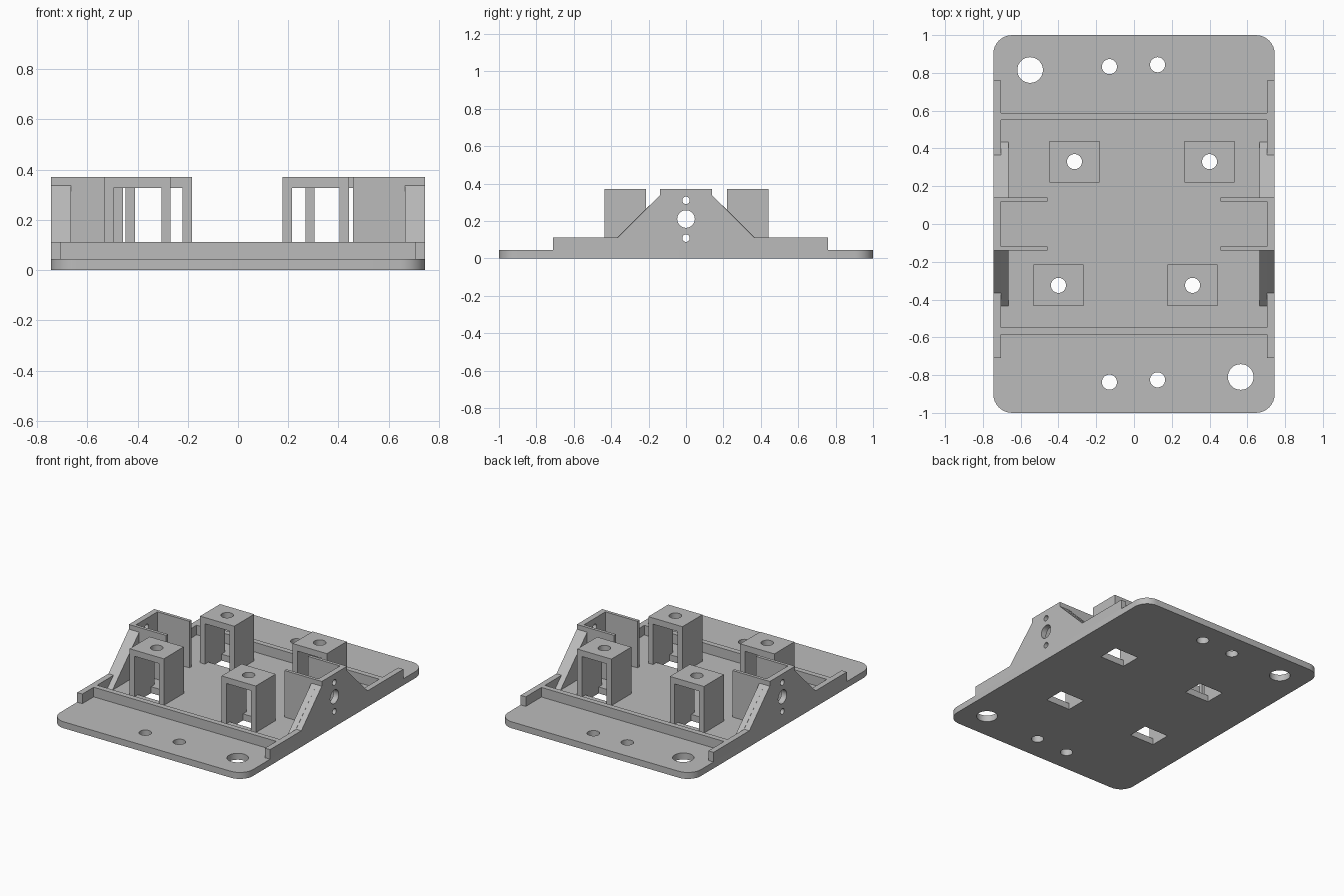
import bpy, bmesh, math
from mathutils import Vector

old = bpy.data.objects.get("Cube")
if old:
    bpy.data.objects.remove(old, do_unlink=True)

grey = bpy.data.materials.new("plastic_grey")
grey.use_nodes = True
COLOUR = (0.5, 0.5, 0.5, 1)
grey.diffuse_color = COLOUR
grey.node_tree.nodes["Principled BSDF"].inputs["Base Color"].default_value = COLOUR

W, FLOOR, RIM, TOP = 0.745, 0.045, 0.112, 0.37


def prism(name, outline, axis, lo, hi):
    """Extrude a 2D outline along an axis (x: outline is y,z; z: outline is x,y)."""
    bm = bmesh.new()
    place = {"x": lambda a, b: (lo, a, b), "z": lambda a, b: (a, b, lo)}[axis]
    face = bm.faces.new([bm.verts.new(place(a, b)) for a, b in outline])
    new = bmesh.ops.extrude_face_region(bm, geom=[face])["geom"]
    step = Vector((hi - lo, 0, 0)) if axis == "x" else Vector((0, 0, hi - lo))
    bmesh.ops.translate(bm, verts=[v for v in new if isinstance(v, bmesh.types.BMVert)], vec=step)
    bmesh.ops.recalc_face_normals(bm, faces=bm.faces)
    mesh = bpy.data.meshes.new(name)
    bm.to_mesh(mesh)
    bm.free()
    mesh.materials.append(grey)
    obj = bpy.data.objects.new(name, mesh)
    bpy.context.collection.objects.link(obj)
    return obj


def box(name, x0, x1, y0, y1, z0, z1):
    return prism(name, [(x0, y0), (x1, y0), (x1, y1), (x0, y1)], "z", z0, z1)


def rod(u, v, radius, axis, lo, hi):
    ring = [(u + radius * math.cos(i * math.tau / 32), v + radius * math.sin(i * math.tau / 32))
            for i in range(32)]
    return prism("hole_cutter", ring, axis, lo, hi)


def cut(obj, cutters):
    """Subtract the cutters, bake the result and delete them."""
    for c in cutters:
        c.hide_render = True
        mod = obj.modifiers.new("cut", "BOOLEAN")
        mod.operation, mod.solver, mod.object = "DIFFERENCE", "EXACT", c
    bpy.context.view_layer.update()
    baked = bpy.data.meshes.new_from_object(
        obj.evaluated_get(bpy.context.evaluated_depsgraph_get()))
    obj.modifiers.clear()
    obj.data = baked
    for c in cutters:
        bpy.data.objects.remove(c, do_unlink=True)
    bpy.ops.object.select_all(action="DESELECT")
    obj.select_set(True)
    bpy.context.view_layer.objects.active = obj
    bpy.ops.object.shade_smooth_by_angle()


posts = [(-0.315, 0.33), (0.4, 0.33), (-0.4, -0.325), (0.31, -0.325)]

# Base plate with rounded corners, mounting holes and openings under the posts
R = 0.1
outline = []
for k, (sx, sy) in enumerate([(1, 1), (-1, 1), (-1, -1), (1, -1)]):
    for i in range(9):
        a = (k + i / 8) * math.pi / 2
        outline.append((sx * (W - R) + R * math.cos(a), sy * (1 - R) + R * math.sin(a)))
plate = prism("base_plate", outline, "z", 0, FLOOR)
holes = [(-0.55, 0.815, 0.068), (0.565, -0.81, 0.068), (-0.13, 0.833, 0.04),
         (0.125, 0.843, 0.04), (-0.13, -0.837, 0.04), (0.125, -0.825, 0.04)]
cut(plate, [rod(x, y, r, "z", -0.1, 0.2) for x, y, r in holes]
    + [box("opening_cutter", x - 0.095, x + 0.095, y - 0.073, y + 0.073, -0.1, 0.2)
       for x, y in posts])

# Cross ribs
for name, y in (("front_rib", -0.585), ("back_rib", 0.55)):
    box(name, -0.705, 0.705, y, y + 0.038, FLOOR, RIM)

# Hollow posts, open front to back, with a hole in the top
for i, (x, y) in enumerate(posts):
    post = box(f"post_{i + 1}", x - 0.132, x + 0.132, y - 0.11, y + 0.11, FLOOR, TOP)
    cut(post, [box("tunnel_cutter", x - 0.095, x + 0.095, y - 0.2, y + 0.2, 0, 0.327),
               rod(x, y, 0.04, "z", 0.25, 0.5)])

# Side walls, gussets and U-shaped brackets
for side, s in (("left", 1), ("right", -1)):
    # Rim wall rising to the bracket plate
    profile = [(-0.71, FLOOR), (0.76, FLOOR), (0.76, RIM), (0.365, RIM), (0.14, 0.337),
               (0.14, TOP), (-0.14, TOP), (-0.14, 0.337), (-0.365, RIM), (-0.71, RIM)]
    wall = prism(f"{side}_wall", profile, "x", s * 0.705, s * W)
    cut(wall, [rod(0, z, r, "x", s * 0.6, s * 0.9)
               for z, r in ((0.21, 0.047), (0.31, 0.02), (0.108, 0.02))])
    for end, t in (("front", -1), ("back", 1)):
        # Inner half of the sloped gusset
        prism(f"{side}_{end}_gusset",
              [(t * 0.14, FLOOR), (t * 0.435, FLOOR), (t * 0.14, 0.337)],
              "x", s * 0.665, s * 0.705)
        # Bracket cheek
        xs = sorted((s * 0.457, s * 0.705))
        ys = sorted((t * 0.118, t * 0.14))
        box(f"{side}_{end}_cheek", *xs, *ys, FLOOR, TOP)
